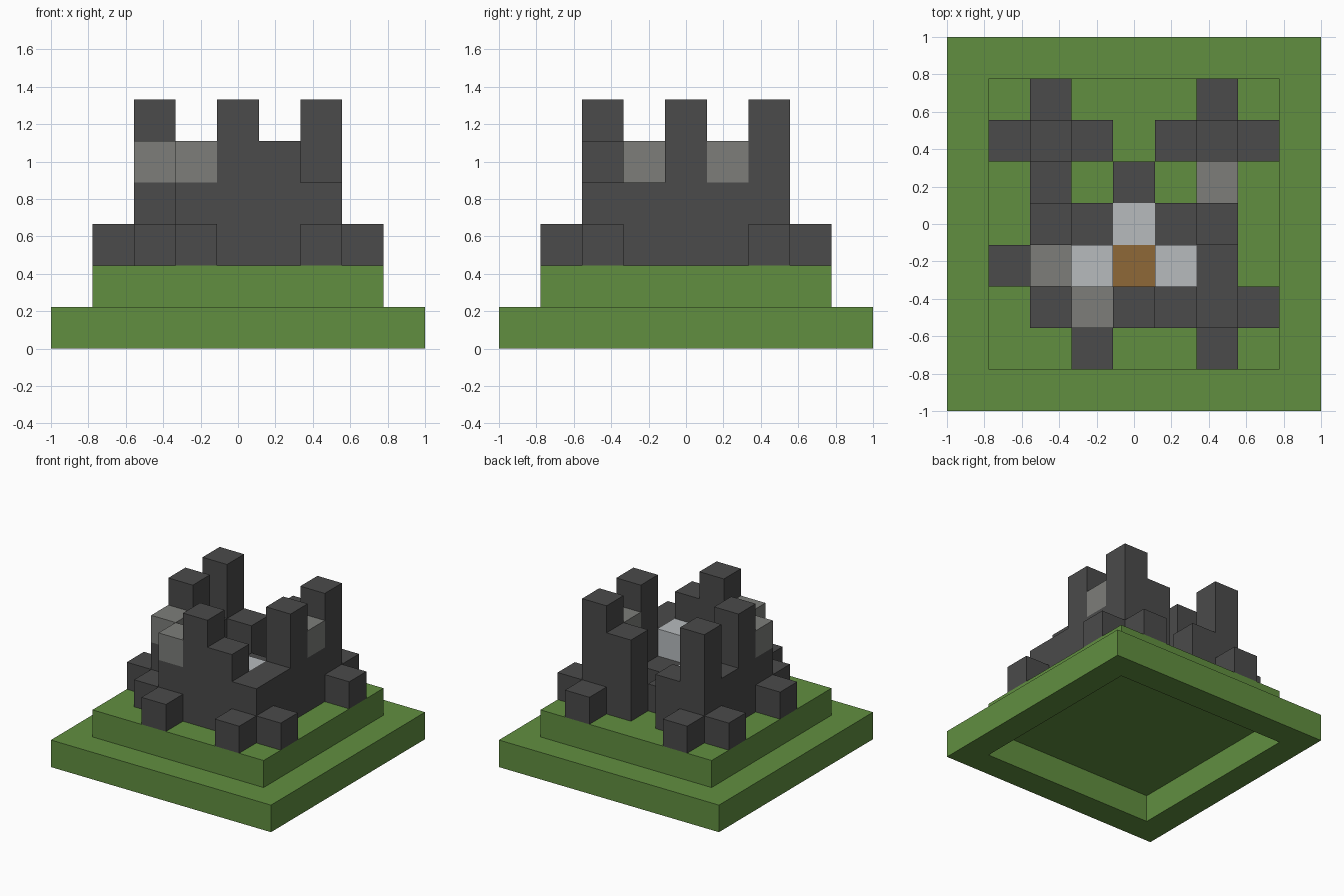
import bpy, bmesh
from mathutils import Vector

cube = bpy.data.objects.get("Cube")
if cube:
    bpy.data.objects.remove(cube, do_unlink=True)

UNIT = 2 / 9  # edge of one block


def make_material(name, rgb):
    mat = bpy.data.materials.new(name)
    mat.use_nodes = True
    mat.diffuse_color = (*rgb, 1)
    mat.node_tree.nodes["Principled BSDF"].inputs["Base Color"].default_value = (*rgb, 1)
    return mat


GRASS = make_material("grass_green", (0.12, 0.275, 0.051))
DARK = make_material("dark_stone", (0.069, 0.069, 0.069))
GREY = make_material("grey_stone", (0.205, 0.208, 0.195))
PALE = make_material("pale_stone", (0.474, 0.497, 0.515))
WOOD = make_material("brown_wood", (0.275, 0.141, 0.038))

# Column heights in blocks above the terrace, back row first, -x to +x
HEIGHTS = [
    ".1...1.",
    "142.341",
    ".2.1.3.",
    ".41114.",
    "132122.",
    ".134321",
    "..1..1.",
]
PALE_COLUMNS = {(0, 0), (-1, -1), (1, -1)}
GREY_CAPS = {(2, 1), (-2, -1), (-1, -2)}

# Each part maps block positions to a material
parts = {name: {} for name in
         ("base_ring", "terrace", "ruined_walls", "wall_caps", "inner_blocks", "wooden_block")}

for i in range(-4, 5):
    for j in range(-4, 5):
        if max(abs(i), abs(j)) == 4:
            parts["base_ring"][i, j, 0] = GRASS
        else:
            parts["terrace"][i, j, 1] = GRASS

for row, line in enumerate(HEIGHTS):
    for col, char in enumerate(line):
        if char == ".":
            continue
        i, j, height = col - 3, 3 - row, int(char)
        for level in range(height):
            cell = (i, j, level + 2)
            if (i, j) in PALE_COLUMNS:
                parts["inner_blocks"][cell] = PALE
            elif (i, j) == (0, -1):
                parts["wooden_block"][cell] = WOOD
            elif (i, j) in GREY_CAPS and level == height - 1:
                parts["wall_caps"][cell] = GREY
            else:
                parts["ruined_walls"][cell] = DARK

occupied = {cell for cells in parts.values() for cell in cells}


def build_blocks(name, cells):
    """Outer skin of a set of blocks; faces touching other blocks are left out."""
    bm = bmesh.new()
    for cell in cells:
        centre = (Vector(cell) + Vector((0, 0, 0.5))) * UNIT
        for axis in range(3):
            for sign in (-1, 1):
                normal = Vector((0, 0, 0))
                normal[axis] = sign
                if tuple(int(a + b) for a, b in zip(cell, normal)) in occupied:
                    continue
                u = Vector((0, 0, 0))
                u[(axis + 1) % 3] = 1
                v = normal.cross(u)
                corners = (u + v, v - u, -u - v, u - v)
                bm.faces.new([bm.verts.new(centre + (normal + c) * UNIT / 2) for c in corners])
    # Join the block faces into large flat ones
    bmesh.ops.remove_doubles(bm, verts=bm.verts, dist=0.001)
    bmesh.ops.dissolve_limit(bm, angle_limit=0.01, verts=bm.verts, edges=bm.edges)
    mesh = bpy.data.meshes.new(name)
    bm.to_mesh(mesh)
    bm.free()
    mesh.materials.append(next(iter(cells.values())))
    bpy.context.collection.objects.link(bpy.data.objects.new(name, mesh))


for part_name, part_cells in parts.items():
    build_blocks(part_name, part_cells)
